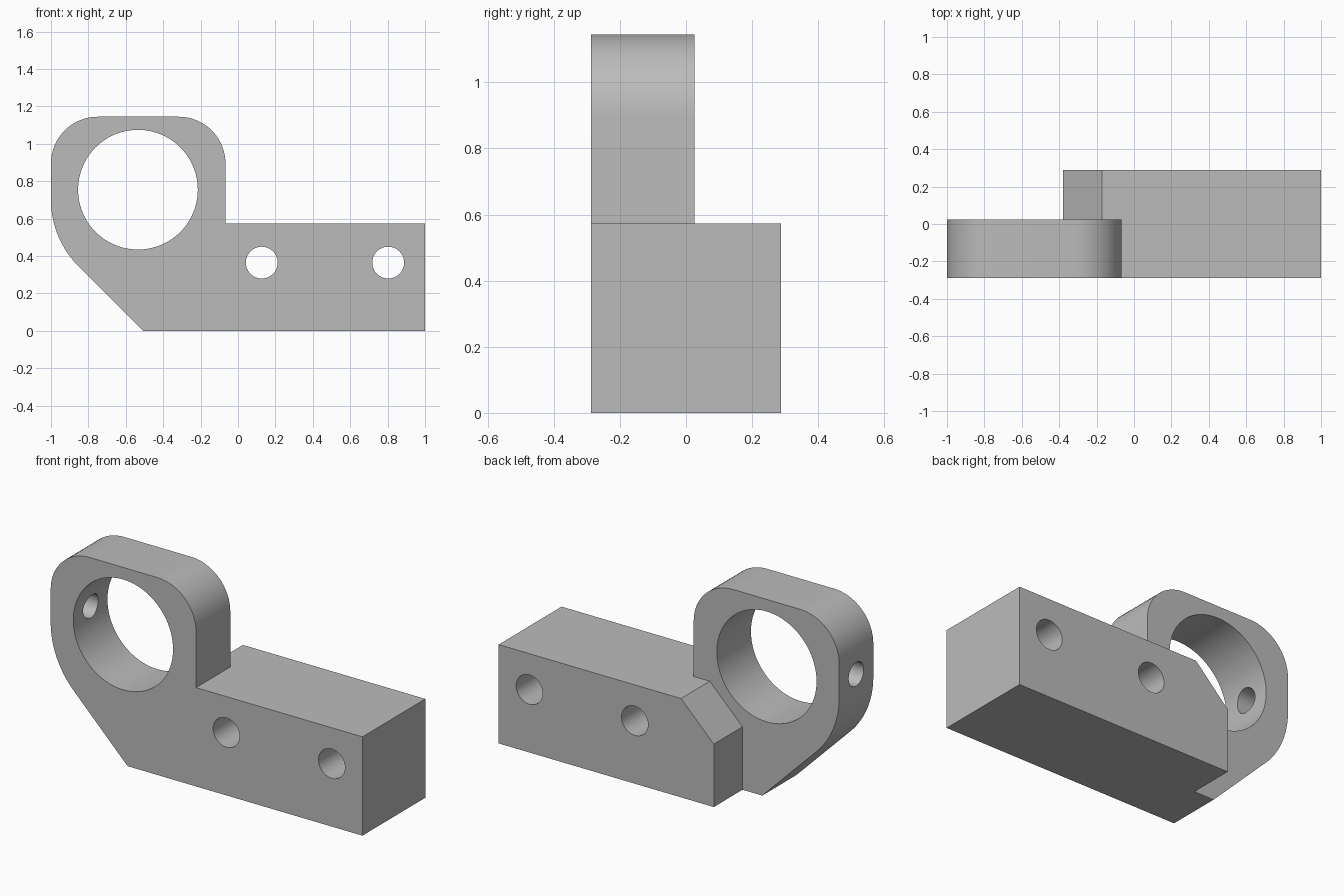
import bpy
import bmesh
from math import pi, cos, sin, radians
from mathutils import Matrix

default = bpy.data.objects.get("Cube")
if default:
    bpy.data.objects.remove(default, do_unlink=True)

FRONT, STEP, BACK = -0.288, 0.025, 0.288
TOP, SHOULDER = 1.145, 0.573

steel = bpy.data.materials.new("plain grey")
steel.use_nodes = True
grey = (0.5, 0.5, 0.5, 1)
steel.diffuse_color = grey
steel.node_tree.nodes["Principled BSDF"].inputs["Base Color"].default_value = grey


def arc(cx, cz, r, start, end, n=16):
    """Points of an arc in the XZ plane, angles in degrees."""
    angles = [radians(start + (end - start) * i / n) for i in range(n + 1)]
    return [(cx + r * cos(a), cz + r * sin(a)) for a in angles]


def finish(name, bm):
    bmesh.ops.recalc_face_normals(bm, faces=bm.faces)
    mesh = bpy.data.meshes.new(name)
    bm.to_mesh(mesh)
    bm.free()
    mesh.materials.append(steel)
    obj = bpy.data.objects.new(name, mesh)
    bpy.context.collection.objects.link(obj)
    return obj


def extrude_profile(name, points, y0, y1):
    bm = bmesh.new()
    face = bm.faces.new([bm.verts.new((x, y0, z)) for x, z in points])
    new = bmesh.ops.extrude_face_region(bm, geom=[face])["geom"]
    verts = [v for v in new if isinstance(v, bmesh.types.BMVert)]
    bmesh.ops.translate(bm, verts=verts, vec=(0, y1 - y0, 0))
    return finish(name, bm)


def drill(name, centre, radius, length, axis, sides=64):
    bm = bmesh.new()
    turn = Matrix.Rotation(pi / 2, 4, "X" if axis == "Y" else "Y")
    bmesh.ops.create_cone(bm, cap_ends=True, segments=sides, radius1=radius,
                          radius2=radius, depth=length,
                          matrix=Matrix.Translation(centre) @ turn)
    obj = finish(name, bm)
    obj.hide_render = True
    return obj


def combine(target, tool, operation):
    mod = target.modifiers.new(operation.lower(), "BOOLEAN")
    mod.operation = operation
    mod.solver = "EXACT"
    mod.object = tool
    bpy.context.view_layer.objects.active = target
    bpy.ops.object.modifier_apply(modifier=mod.name)
    bpy.data.objects.remove(tool, do_unlink=True)


# Front plate: rounded ring housing running into the mounting bar
outline = [(-0.507, 0), (1, 0), (1, SHOULDER), (-0.067, SHOULDER)]
outline += arc(-0.317, TOP - 0.25, 0.25, 0, 90)
outline += arc(-0.75, TOP - 0.25, 0.25, 90, 180)
outline += arc(-0.5, 0.70, 0.5, 180, 225)
bracket = extrude_profile("clamp_bracket", outline, FRONT, STEP)

# Rear thickening of the bar, with one chamfered corner
rear = [(-0.38, 0), (1, 0), (1, SHOULDER), (-0.17, SHOULDER), (-0.38, 0.365)]
combine(bracket, extrude_profile("rear_bar", rear, -0.1, BACK), "UNION")

# Large bore, two mounting holes and the set screw hole
combine(bracket, drill("bore_cutter", (-0.535, 0, 0.755), 0.32, 2, "Y", 96), "DIFFERENCE")
for x in (0.127, 0.803):
    combine(bracket, drill("bolt_cutter", (x, 0, 0.365), 0.085, 2, "Y"), "DIFFERENCE")
combine(bracket, drill("screw_cutter", (-0.95, -0.131, 0.777), 0.069, 0.5, "X", 48), "DIFFERENCE")

# Smooth the curved walls, keep the edges crisp
bpy.ops.object.select_all(action="DESELECT")
bracket.select_set(True)
bpy.context.view_layer.objects.active = bracket
bpy.ops.object.shade_smooth_by_angle(angle=radians(30))
